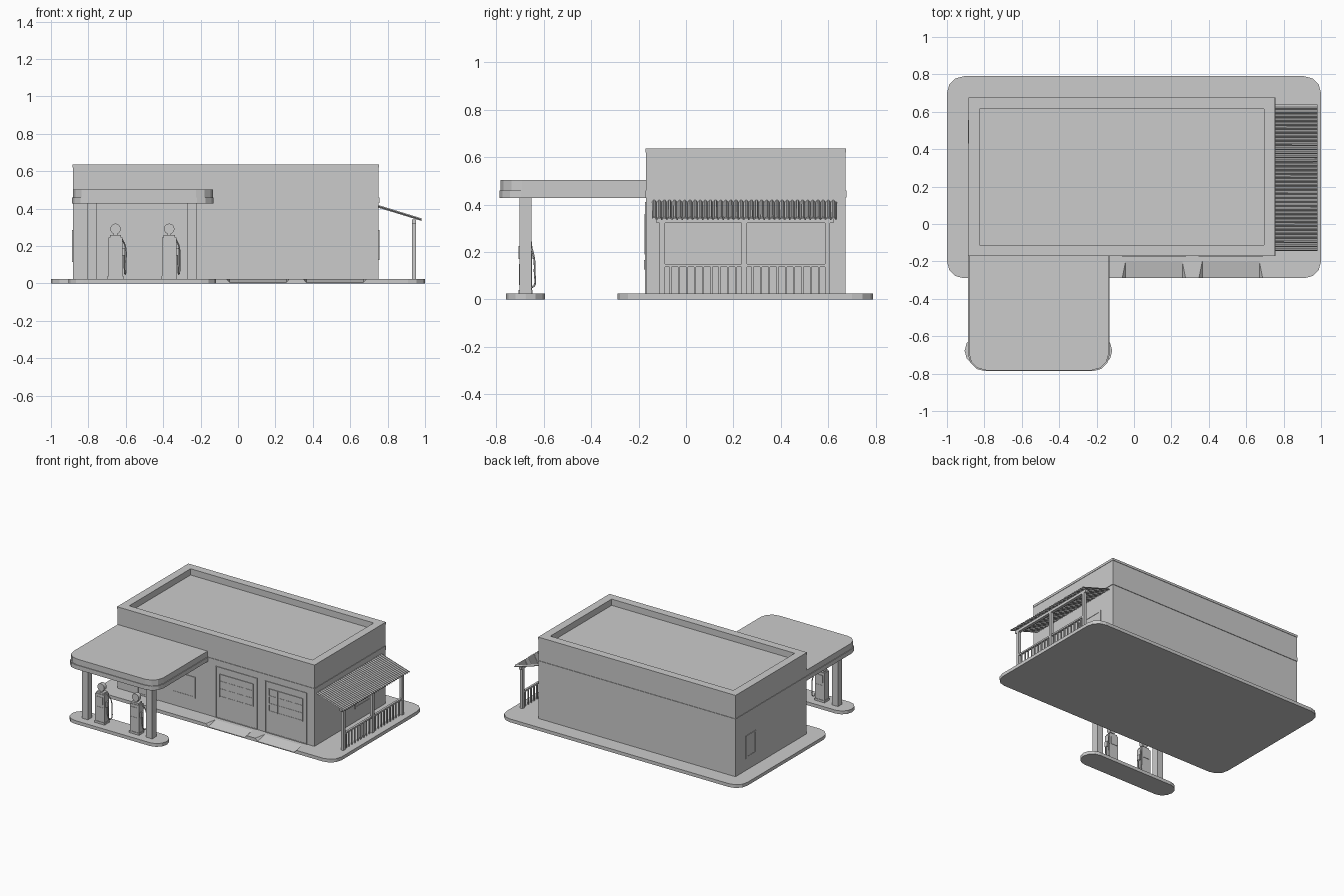
import bpy, bmesh, math
from mathutils import Vector

cube = bpy.data.objects.get("Cube")
if cube:
    bpy.data.objects.remove(cube, do_unlink=True)

grey = bpy.data.materials.new("plain grey")
grey.use_nodes = True
GREY = (0.6, 0.6, 0.6, 1)
grey.diffuse_color = GREY
grey.node_tree.nodes["Principled BSDF"].inputs["Base Color"].default_value = GREY


def finish(name, bm):
    bmesh.ops.recalc_face_normals(bm, faces=bm.faces[:])
    mesh = bpy.data.meshes.new(name)
    bm.to_mesh(mesh)
    bm.free()
    mesh.materials.append(grey)
    obj = bpy.data.objects.new(name, mesh)
    bpy.context.collection.objects.link(obj)
    return obj


def add_box(bm, x, y, z):
    """Add a box from (low, high) pairs."""
    geo = bmesh.ops.create_cube(bm, size=1)
    for v in geo["verts"]:
        v.co = Vector([lo + (c + 0.5) * (hi - lo) for c, (lo, hi) in zip(v.co, (x, y, z))])


def box(name, x, y, z):
    bm = bmesh.new()
    add_box(bm, x, y, z)
    return finish(name, bm)


def rounded_slab(name, x, y, z, front, back, steps=3):
    """Slab with its own corner radius at the front and at the back."""
    bm = bmesh.new()
    verts = []
    corners = [(x[1], y[1], back, 0), (x[0], y[1], back, 90),
               (x[0], y[0], front, 180), (x[1], y[0], front, 270)]
    for cx, cy, r, start in corners:
        mx = cx - r if cx == x[1] else cx + r
        my = cy - r if cy == y[1] else cy + r
        for i in range(steps + 1 if r else 1):
            a = math.radians(start + 90 * i / steps)
            verts.append(bm.verts.new((mx + r * math.cos(a), my + r * math.sin(a), z[0])))
    base = bm.faces.new(verts)
    top = bmesh.ops.extrude_face_region(bm, geom=[base])["geom"]
    for v in top:
        if isinstance(v, bmesh.types.BMVert):
            v.co.z = z[1]
    return finish(name, bm)


def wall_panel(name, wall, side, span, z, cols=1, rows=1, frame=0.012):
    """Thin pane with a raised frame and bars; side is '-y', '+x' or '-x'."""
    bm = bmesh.new()
    sign = -1 if side[0] == "-" else 1

    def plate(s, h, depth):
        out = tuple(sorted((wall - sign * 0.004, wall + sign * depth)))
        if side[1] == "y":
            add_box(bm, s, out, h)
        else:
            add_box(bm, out, s, h)

    plate(span, z, 0.002)
    for i in range(cols + 1):
        w = frame if i in (0, cols) else 0.006
        c = span[0] + (span[1] - span[0]) * i / cols
        plate((max(span[0], c - w), min(span[1], c + w)), z, 0.005)
    for i in range(rows + 1):
        w = frame if i in (0, rows) else 0.006
        c = z[0] + (z[1] - z[0]) * i / rows
        plate(span, (max(z[0], c - w), min(z[1], c + w)), 0.0045)
    return finish(name, bm)


# Paved base with two driveway ramps cut into its front edge
GROUND = 0.025
base = rounded_slab("paved_base", (-1, 1), (-0.29, 0.79), (0, GROUND), 0.09, 0.09)
BAYS = [(-0.065, 0.278), (0.345, 0.69)]
for n, (a, b) in enumerate(BAYS):
    bm = bmesh.new()
    for x, s in ((a, 1), (b, -1)):
        inner = x + s * 0.02
        for co in ((inner, -0.2, GROUND), (inner, -0.3, 0.004), (x, -0.3, GROUND),
                   (x, -0.3, 0.05), (inner, -0.2, 0.05)):
            bm.verts.new(co)
    bmesh.ops.convex_hull(bm, input=bm.verts[:])
    cutter = finish(f"ramp_cutter_{n + 1}", bm)
    cutter.hide_render = True
    cutter.hide_set(True)
    mod = base.modifiers.new("ramp", "BOOLEAN")
    mod.object = cutter
    mod.operation = "DIFFERENCE"
    mod.solver = "EXACT"

# Main building with a sunken roof behind the parapet
X, Y, TOP = (-0.882, 0.752), (-0.168, 0.673), 0.637


def ring(name, z, out, inner):
    """Band running round the building."""
    bm = bmesh.new()
    x0, x1, y0, y1 = X[0] - out, X[1] + out, Y[0] - out, Y[1] + out
    for ys in ((y0, y0 + inner), (y1 - inner, y1)):
        add_box(bm, (x0, x1), ys, z)
    for xs in ((x0, x0 + inner), (x1 - inner, x1)):
        add_box(bm, xs, (y0 + inner, y1 - inner), z)
    return finish(name, bm)


box("building_walls", X, Y, (GROUND, 0.59))
ring("parapet", (0.59, 0.62), 0, 0.057)
ring("parapet_cap", (0.62, TOP), 0.003, 0.06)
ring("wall_band", (0.43, 0.46), 0.004, 0.02)

# Garage doors, shop door and windows
for n, (a, b) in enumerate(BAYS):
    wall_panel(f"garage_door_{n + 1}", Y[0], "-y", (a, b), (GROUND, 0.41), frame=0.005)
    wall_panel(f"garage_door_window_{n + 1}", Y[0] - 0.002, "-y",
               (a + 0.03, b - 0.03), (0.19, 0.36), 4, 3, 0.006)
wall_panel("front_window", Y[0], "-y", (-0.435, -0.235), (0.12, 0.28))
wall_panel("shop_door", Y[0], "-y", (-0.72, -0.545), (GROUND, 0.32))
box("door_handle", (-0.57, -0.558), (Y[0] - 0.009, Y[0]), (0.125, 0.165))
wall_panel("porch_window", X[1], "+x", (0.31, 0.545), (0.125, 0.285))
wall_panel("side_window", X[0], "-x", (0.43, 0.555), (0.115, 0.285))

# Pump canopy in two tiers, its island and columns
rounded_slab("canopy_fascia", (-0.887, -0.13), (-0.787, Y[0]), (0.428, 0.46), 0.09, 0)
rounded_slab("canopy_roof", (-0.882, -0.135), (-0.782, Y[0]), (0.46, 0.503), 0.09, 0)
rounded_slab("pump_island", (-0.905, -0.117), (-0.76, -0.595), (0, GROUND), 0.08, 0.08)
for side, x in (("left", -0.246), ("right", -0.78)):
    box(f"canopy_column_{side}", (x - 0.025, x + 0.025), (-0.702, -0.652), (GROUND, 0.43))

# Fuel pumps with round globes and hanging hoses
for n, x in enumerate((-0.655, -0.368)):
    y = -0.677
    bm = bmesh.new()
    add_box(bm, (x - 0.042, x + 0.042), (y - 0.03, y + 0.03), (GROUND, 0.04))
    add_box(bm, (x - 0.038, x + 0.038), (y - 0.026, y + 0.026), (0.04, 0.245))
    add_box(bm, (x - 0.03, x + 0.03), (y - 0.022, y + 0.022), (0.245, 0.258))
    add_box(bm, (x - 0.026, x + 0.026), (y - 0.029, y + 0.029), (0.17, 0.225))
    add_box(bm, (x - 0.026, x + 0.026), (y - 0.028, y + 0.028), (0.06, 0.15))
    add_box(bm, (x + 0.036, x + 0.05), (y - 0.012, y + 0.012), (0.15, 0.19))
    add_box(bm, (x - 0.01, x + 0.01), (y - 0.01, y + 0.01), (0.255, 0.272))
    finish(f"pump_body_{n + 1}", bm)

    bpy.ops.mesh.primitive_cylinder_add(vertices=20, radius=0.028, depth=0.03,
                                        location=(x, y, 0.292), rotation=(math.pi / 2, 0, 0))
    globe = bpy.context.object
    globe.name = f"pump_globe_{n + 1}"
    globe.data.materials.append(grey)
    bpy.ops.object.shade_smooth_by_angle()

    curve = bpy.data.curves.new(f"pump_hose_{n + 1}", "CURVE")
    curve.dimensions = "3D"
    curve.bevel_depth = 0.004
    curve.bevel_resolution = 1
    curve.resolution_u = 5
    path = [(0.036, 0.015, 0.235), (0.052, 0.03, 0.2), (0.056, 0.038, 0.12),
            (0.052, 0.025, 0.05), (0.048, 0.005, 0.08), (0.046, 0, 0.16)]
    spline = curve.splines.new("BEZIER")
    spline.bezier_points.add(len(path) - 1)
    for p, (dx, dy, z) in zip(spline.bezier_points, path):
        p.co = (x + dx, y + dy, z)
        p.handle_left_type = p.handle_right_type = "AUTO"
    curve.materials.append(grey)
    bpy.context.collection.objects.link(bpy.data.objects.new(curve.name, curve))

# Corrugated porch roof, sloping down from the wall
bm = bmesh.new()
RIBS, PER_RIB = 36, 6
rows = []
for i in range(RIBS * PER_RIB + 1):
    y = -0.14 + 0.778 * i / (RIBS * PER_RIB)
    wave = 0.006 * math.sin(2 * math.pi * i / PER_RIB)
    rows.append([bm.verts.new((X[1], y, 0.41 + wave)), bm.verts.new((0.98, y, 0.34 + wave))])
for a, b in zip(rows, rows[1:]):
    bm.faces.new((a[0], a[1], b[1], b[0]))
porch = finish("porch_roof", bm)
porch.modifiers.new("sheet", "SOLIDIFY").thickness = 0.004

# Porch posts, beam and railing
POSTS = (-0.1, 0.246, 0.597)
PX = 0.942
for n, y in enumerate(POSTS):
    box(f"porch_post_{n + 1}", (PX - 0.011, PX + 0.011), (y - 0.011, y + 0.011), (GROUND, 0.335))
box("porch_beam", (PX - 0.011, PX + 0.011), (-0.125, 0.622), (0.322, 0.342))
bm = bmesh.new()
for a, b in zip(POSTS, POSTS[1:]):
    add_box(bm, (PX - 0.008, PX + 0.008), (a, b), (0.137, 0.149))
    for i in range(1, 10):
        y = a + (b - a) * i / 10
        add_box(bm, (PX - 0.004, PX + 0.004), (y - 0.004, y + 0.004), (GROUND, 0.14))
finish("porch_railing", bm)
